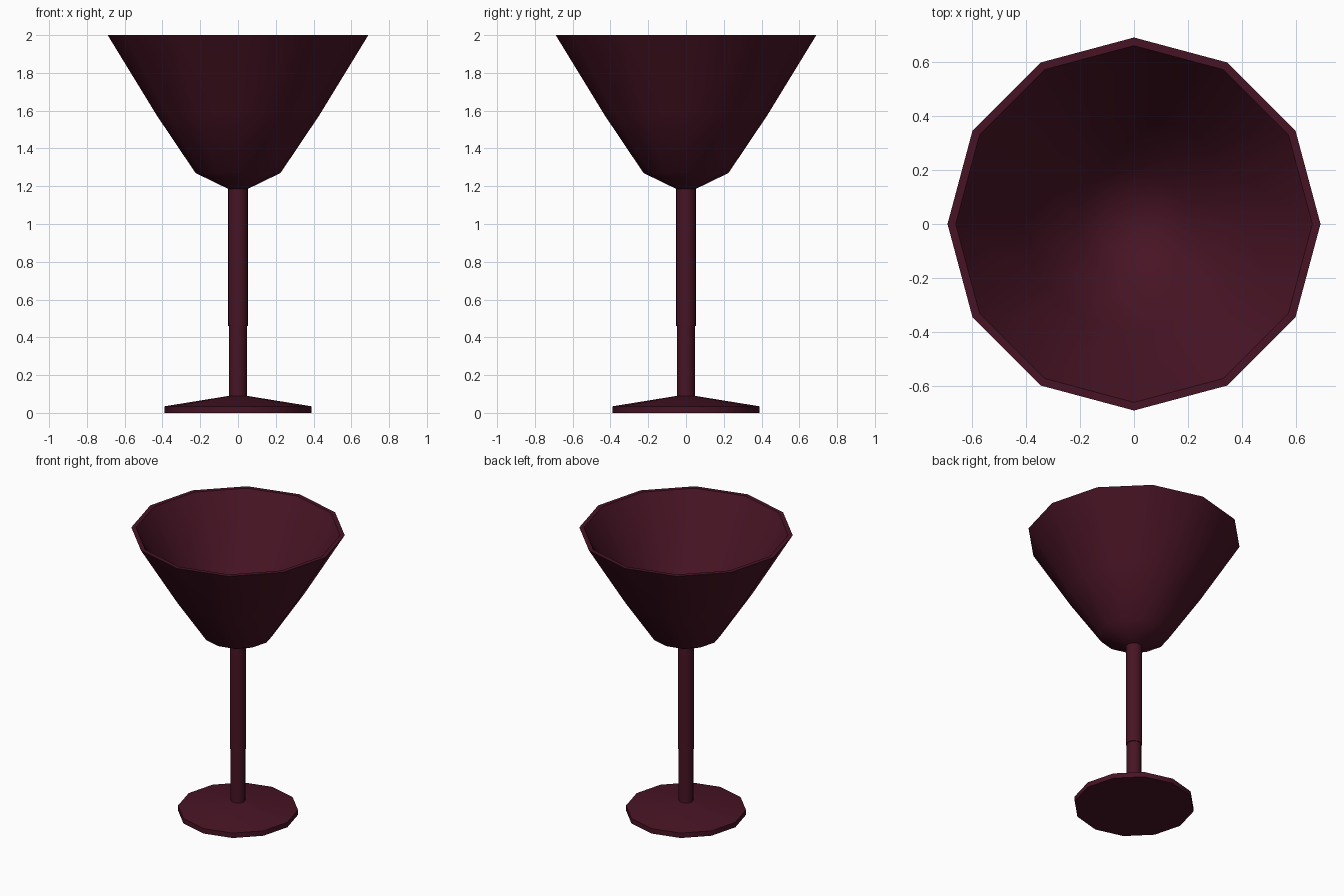
import bpy, bmesh, math

if "Cube" in bpy.data.objects:
    bpy.data.objects.remove(bpy.data.objects["Cube"])

wine = bpy.data.materials.new("dark_wine_red")
wine.diffuse_color = (0.065, 0.007, 0.018, 1)
wine.use_nodes = True
wine.node_tree.nodes["Principled BSDF"].inputs["Base Color"].default_value = wine.diffuse_color


def lathe(name, profile, sides):
    """Revolve (radius, z) points around z; flat ends are capped."""
    bm = bmesh.new()
    rings = [[bm.verts.new((r * math.cos(2 * math.pi * i / sides),
                            r * math.sin(2 * math.pi * i / sides), z))
              for i in range(sides)] for r, z in profile]
    for a, b in zip(rings, rings[1:]):
        for i in range(sides):
            j = (i + 1) % sides
            bm.faces.new((a[i], a[j], b[j], b[i]))
    bm.faces.new(rings[0][::-1])
    bm.faces.new(rings[-1])
    bmesh.ops.recalc_face_normals(bm, faces=bm.faces)
    mesh = bpy.data.meshes.new(name)
    bm.to_mesh(mesh)
    bm.free()
    mesh.materials.append(wine)
    obj = bpy.data.objects.new(name, mesh)
    bpy.context.collection.objects.link(obj)
    bpy.ops.object.select_all(action='DESELECT')
    obj.select_set(True)
    bpy.context.view_layer.objects.active = obj
    bpy.ops.object.shade_smooth_by_angle(angle=math.radians(35))
    return obj


# Faceted foot with a shallow sloping top
lathe("foot", [(0.388, 0.0), (0.388, 0.035), (0.048, 0.09)], 12)

# Round stem with a slight step partway up
lathe("stem", [(0.047, 0.08), (0.047, 0.46), (0.052, 0.46), (0.052, 1.2)], 20)

# Hollow bowl: outer wall, rim, then inner wall down to the floor
lathe("bowl", [(0.05, 1.185), (0.225, 1.27), (0.43, 1.575), (0.69, 2.0),
               (0.66, 2.0), (0.405, 1.585), (0.205, 1.29), (0.065, 1.222)], 12)
